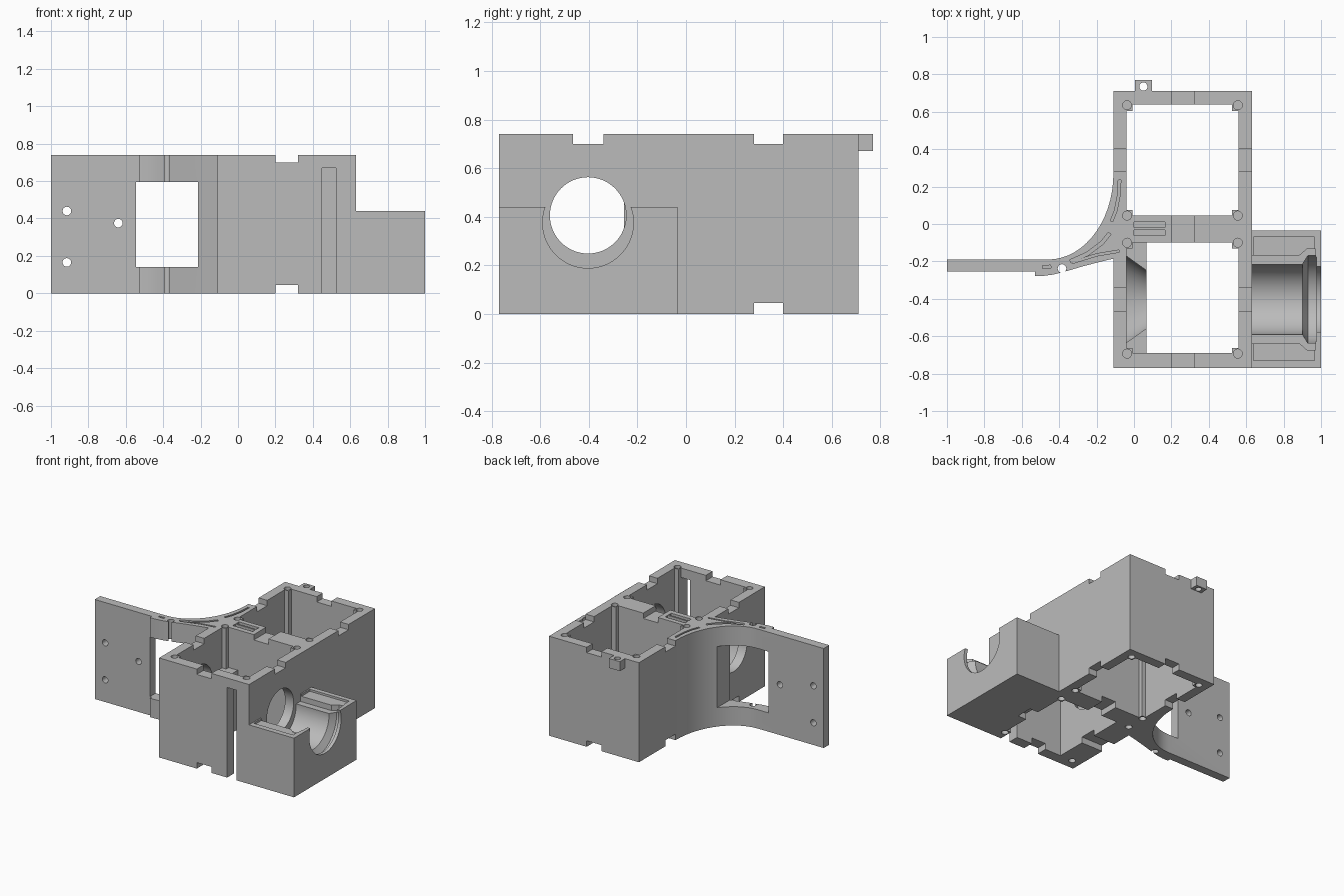
import bpy, bmesh
from math import pi, cos, sin, radians
from mathutils import Matrix, Vector

if "Cube" in bpy.data.objects:
    bpy.data.objects.remove(bpy.data.objects["Cube"], do_unlink=True)

grey = bpy.data.materials.new("plain grey")
grey.use_nodes = True
grey.diffuse_color = (0.5, 0.5, 0.5, 1)
grey.node_tree.nodes["Principled BSDF"].inputs["Base Color"].default_value = grey.diffuse_color

TOP = 0.74
PIPE_Y = -0.403


def finish(bm, name):
    bmesh.ops.recalc_face_normals(bm, faces=bm.faces[:])
    mesh = bpy.data.meshes.new(name)
    bm.to_mesh(mesh)
    bm.free()
    mesh.materials.append(grey)
    ob = bpy.data.objects.new(name, mesh)
    bpy.context.collection.objects.link(ob)
    return ob


def box(name, x0, x1, y0, y1, z0, z1):
    bm = bmesh.new()
    bmesh.ops.create_cube(bm, size=1)
    for v in bm.verts:
        v.co = Vector(((x0 + x1) / 2 + v.co.x * (x1 - x0),
                       (y0 + y1) / 2 + v.co.y * (y1 - y0),
                       (z0 + z1) / 2 + v.co.z * (z1 - z0)))
    return finish(bm, name)


def prism(name, outline, z0, z1):
    bm = bmesh.new()
    face = bm.faces.new([bm.verts.new((x, y, z0)) for x, y in outline])
    new = bmesh.ops.extrude_face_region(bm, geom=[face])["geom"]
    bmesh.ops.translate(bm, vec=(0, 0, z1 - z0),
                        verts=[g for g in new if isinstance(g, bmesh.types.BMVert)])
    return finish(bm, name)


def tube(name, axis, centre, length, r1, r2=None, sides=32):
    bm = bmesh.new()
    bmesh.ops.create_cone(bm, cap_ends=True, segments=sides, radius1=r1,
                          radius2=r1 if r2 is None else r2, depth=length)
    turn = {"x": Matrix.Rotation(pi / 2, 4, "Y"), "y": Matrix.Rotation(-pi / 2, 4, "X"),
            "z": Matrix.Identity(4)}[axis]
    bmesh.ops.transform(bm, matrix=Matrix.Translation(centre) @ turn, verts=bm.verts[:])
    return finish(bm, name)


def combine(target, tool, operation="DIFFERENCE", keep=False):
    mod = target.modifiers.new("combine", "BOOLEAN")
    mod.operation = operation
    mod.solver = "EXACT"
    mod.object = tool
    bpy.context.view_layer.objects.active = target
    bpy.ops.object.modifier_apply(modifier=mod.name)
    if not keep:
        bpy.data.objects.remove(tool, do_unlink=True)


def cut_box(target, *size):
    combine(target, box("cutter", *size))


# Two-cell box frame, open above and below
frame = box("box_frame", -0.11, 0.63, -0.77, 0.71, 0, TOP)
cells = [(-0.69, -0.10), (0.045, 0.64)]
for y0, y1 in cells:
    cut_box(frame, -0.04, 0.56, y0, y1, -0.1, 0.9)

# Corner screw posts
corners = [(x, y) for x in (-0.037, 0.555) for y in (-0.693, -0.10, 0.045, 0.635)]
for x, y in corners:
    combine(frame, box("post", x - 0.03, x + 0.03, y - 0.03, y + 0.03, 0, TOP), "UNION")
for x, y in corners:
    for z in (0, TOP):
        combine(frame, tube("screw_hole", "z", (x, y, z), 0.2, 0.024, sides=16))

# Cable notches along the top and bottom rims
for z0, z1 in ((0.7, 0.8), (-0.1, 0.045)):
    cut_box(frame, 0.2, 0.32, -0.9, 0.9, z0, z1)
    for y0, y1 in ((-0.465, -0.34), (0.28, 0.40)):
        cut_box(frame, -0.2, 0.7, y0, y1, z0, z1)

# Front slot and the round opening through both side walls
cut_box(frame, 0.45, 0.525, -0.8, -0.68, -0.1, 0.67)
combine(frame, tube("cutter", "x", (0.25, PIPE_Y, 0.406), 1.2, 0.157, sides=64))

# Divider pocket with a thin central rib
for y0, y1 in ((-0.062, -0.032), (-0.02, 0.01)):
    cut_box(frame, 0.0, 0.165, y0, y1, 0.69, 0.8)

# Flared collar inside the front cell
collar = box("inner_collar", -0.04, 0.068, -0.69, -0.10, 0, 0.44)
combine(collar, tube("cutter", "x", (0.014, PIPE_Y, 0.406), 0.112, 0.235, 0.156, 64))
for y in (-0.693, -0.10):
    cut_box(collar, -0.05, -0.007, y - 0.03, y + 0.03, -0.1, 0.5)
cut_box(collar, -0.05, 0.1, -0.465, -0.34, -0.1, 0.045)

# Pipe cradle on the side, with a wider pocket near its end
cradle = box("pipe_cradle", 0.63, 1.0, -0.77, -0.035, 0, 0.44)
cut_box(cradle, 0.64, 0.965, -0.73, -0.07, 0.425, 0.5)
shelf = [(0.63, 0.235), (0.885, 0.235), (0.925, 0.27), (0.97, 0.27)]
outline = [(x, PIPE_Y + w) for x, w in shelf] + [(x, PIPE_Y - w) for x, w in reversed(shelf)]
combine(cradle, prism("cutter", outline, 0.385, 0.5))
combine(cradle, tube("cutter", "x", (0.82, PIPE_Y, 0.376), 0.5, 0.187, sides=64))
combine(cradle, tube("cutter", "x", (0.915, PIPE_Y, 0.376), 0.03, 0.187, 0.235, 64))
combine(cradle, tube("cutter", "x", (0.9525, PIPE_Y, 0.376), 0.046, 0.235, sides=64))

# Curved arm running into a flat mounting plate
arc = [(-0.46 + 0.35 * sin(radians(a)), 0.27 - 0.46 * cos(radians(a))) for a in range(0, 91, 6)]
under = [(-0.11, -0.185), (-0.2, -0.207), (-0.28, -0.228), (-0.36, -0.252),
         (-0.43, -0.27), (-0.48, -0.277), (-0.53, -0.278), (-0.53, -0.255)]
arm = prism("curved_arm", [(-1, -0.255), (-1, -0.19)] + arc + under, 0, TOP)
cut_box(arm, -0.545, -0.215, -0.4, 0.3, 0.14, 0.595)
for x, z in ((-0.915, 0.44), (-0.915, 0.165), (-0.64, 0.375)):
    combine(arm, tube("cutter", "y", (x, -0.22, z), 0.2, 0.023, sides=24))
combine(arm, tube("cutter", "z", (-0.385, -0.238, 0.37), 1, 0.023, sides=24))


# Shallow grooves in the top of the arm and the wall beside it
def groove(path, width):
    left, right = [], []
    for i, p in enumerate(path):
        a, b = Vector(path[max(i - 1, 0)]), Vector(path[min(i + 1, len(path) - 1)])
        d = (b - a).normalized() * width / 2
        left.append((p[0] - d.y, p[1] + d.x))
        right.append((p[0] + d.y, p[1] - d.x))
    return prism("cutter", left + right[::-1], 0.68, 0.8)


grooves = [groove([(-0.077, 0.235), (-0.082, 0.15), (-0.098, 0.07), (-0.12, 0.015)], 0.014),
           groove([(-0.34, -0.2), (-0.25, -0.16), (-0.17, -0.1), (-0.13, -0.05)], 0.018),
           groove([(-0.33, -0.205), (-0.2, -0.165), (-0.08, -0.145)], 0.012),
           groove([(-0.49, -0.23), (-0.445, -0.227)], 0.014)]
for g in grooves:
    combine(arm, g, keep=True)
    combine(frame, g)

# Rear tab with a screw hole
tab = box("rear_tab", 0.005, 0.095, 0.71, 0.77, 0.67, TOP)
combine(tab, tube("cutter", "z", (0.05, 0.735, 0.7), 0.3, 0.022, sides=24))

for part in (frame, collar, cradle, arm, tab):
    bpy.ops.object.select_all(action="DESELECT")
    part.select_set(True)
    bpy.context.view_layer.objects.active = part
    bpy.ops.object.shade_smooth_by_angle(angle=radians(30))
